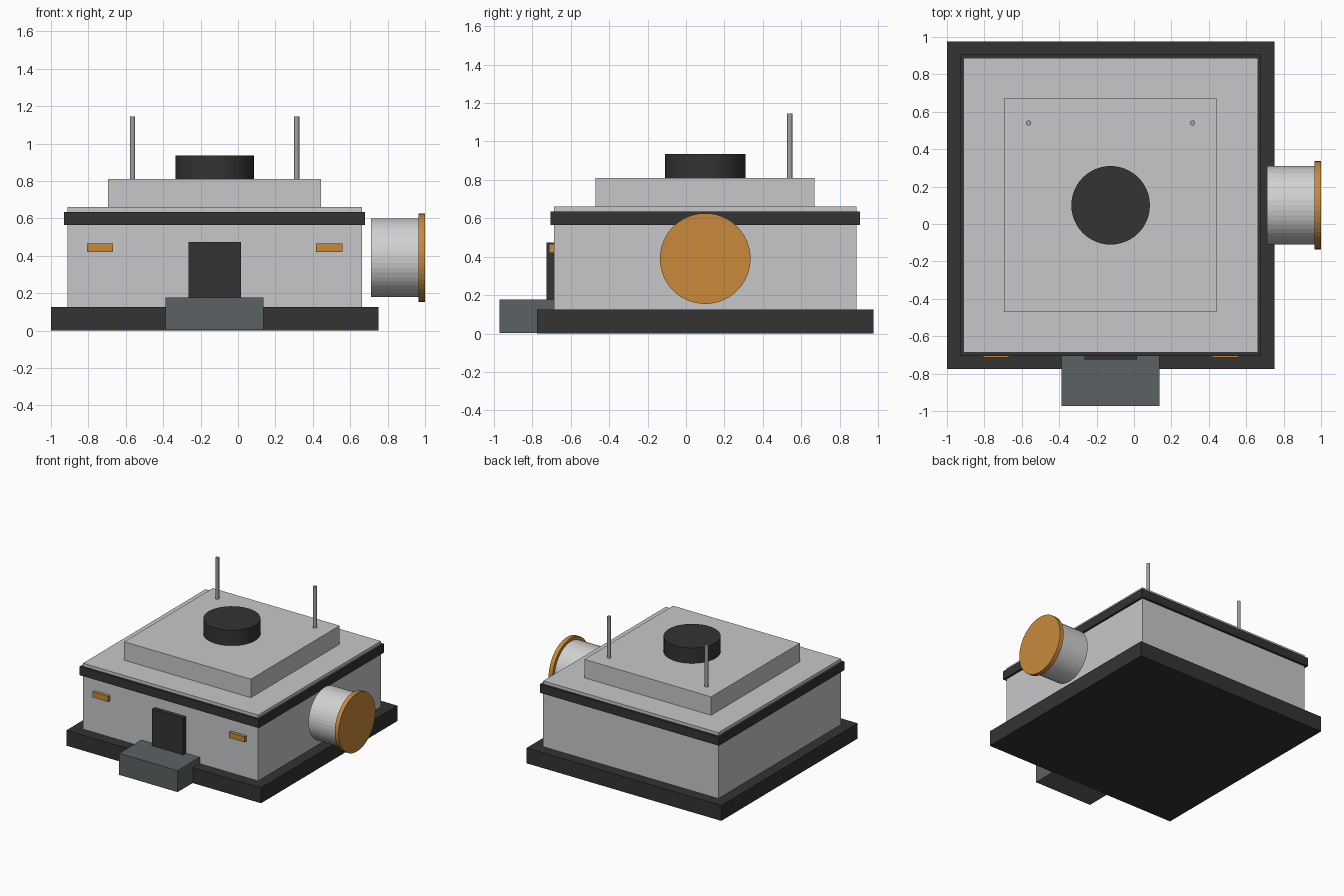
import bpy
import bmesh
from math import pi
from mathutils import Matrix, Vector

cube = bpy.data.objects.get("Cube")
if cube:
    bpy.data.objects.remove(cube, do_unlink=True)


def material(name, rgb):
    m = bpy.data.materials.new(name)
    m.use_nodes = True
    m.diffuse_color = (*rgb, 1)
    m.node_tree.nodes["Principled BSDF"].inputs["Base Color"].default_value = (*rgb, 1)
    return m


PALE = material("pale grey panel", (0.57, 0.575, 0.59))
DARK = material("charcoal", (0.033, 0.033, 0.034))
SLATE = material("slate grey", (0.105, 0.12, 0.127))
ORANGE = material("orange", (0.578, 0.254, 0.042))
SILVER = material("silver tube", (0.64, 0.64, 0.65))
STEEL = material("steel rod", (0.36, 0.36, 0.37))


def finish(name, bm, mat):
    mesh = bpy.data.meshes.new(name)
    bm.to_mesh(mesh)
    bm.free()
    mesh.materials.append(mat)
    ob = bpy.data.objects.new(name, mesh)
    bpy.context.collection.objects.link(ob)
    return ob


def box(name, mat, x, y, z):
    """Box from (min, max) ranges on each axis."""
    bm = bmesh.new()
    size = [b - a for a, b in (x, y, z)]
    mid = Vector([(a + b) / 2 for a, b in (x, y, z)])
    bmesh.ops.create_cube(bm, size=1, matrix=Matrix.Translation(mid) @ Matrix.Diagonal((*size, 1)))
    return finish(name, bm, mat)


def cylinder(name, mat, center, radius, depth, axis="Z", sides=48):
    bm = bmesh.new()
    turn = Matrix.Rotation(pi / 2, 4, "Y") if axis == "X" else Matrix.Identity(4)
    bmesh.ops.create_cone(bm, cap_ends=True, segments=sides, radius1=radius, radius2=radius,
                          depth=depth, matrix=Matrix.Translation(center) @ turn)
    return finish(name, bm, mat)


# Square tiers share one centre
CX, CY = -0.125, 0.1


def tier(name, mat, half, z):
    return box(name, mat, (CX - half, CX + half), (CY - half, CY + half), z)


tier("base_slab", DARK, 0.875, (0, 0.125))
tier("main_body", PALE, 0.7875, (0.125, 0.66))
tier("roof_band", DARK, 0.805, (0.565, 0.635))
tier("upper_deck", PALE, 0.57, (0.66, 0.81))

# Roof vent and rods
cylinder("roof_vent", DARK, (CX, CY, 0.8725), 0.21, 0.125)
for side, sign in (("left", 1), ("right", -1)):
    cylinder(side + "_antenna", STEEL, (CX + sign * 0.4385, 0.54, 0.9775), 0.014, 0.335, sides=16)
    # Front marker lights
    lx = CX + sign * 0.6125
    box(side + "_marker_light", ORANGE, (lx - 0.07, lx + 0.07), (-0.713, -0.68), (0.42, 0.465))

# Entrance
box("door", DARK, (CX - 0.14, CX + 0.14), (-0.725, -0.68), (0.1, 0.475))
box("door_step", SLATE, (CX - 0.2625, CX + 0.2625), (-0.972, -0.68), (0.002, 0.177))

# Side port standing just off the wall
cylinder("port_tube", SILVER, (0.8375, CY, 0.39), 0.21, 0.255, "X")
cylinder("port_cap", ORANGE, (0.9825, CY, 0.39), 0.236, 0.035, "X")
